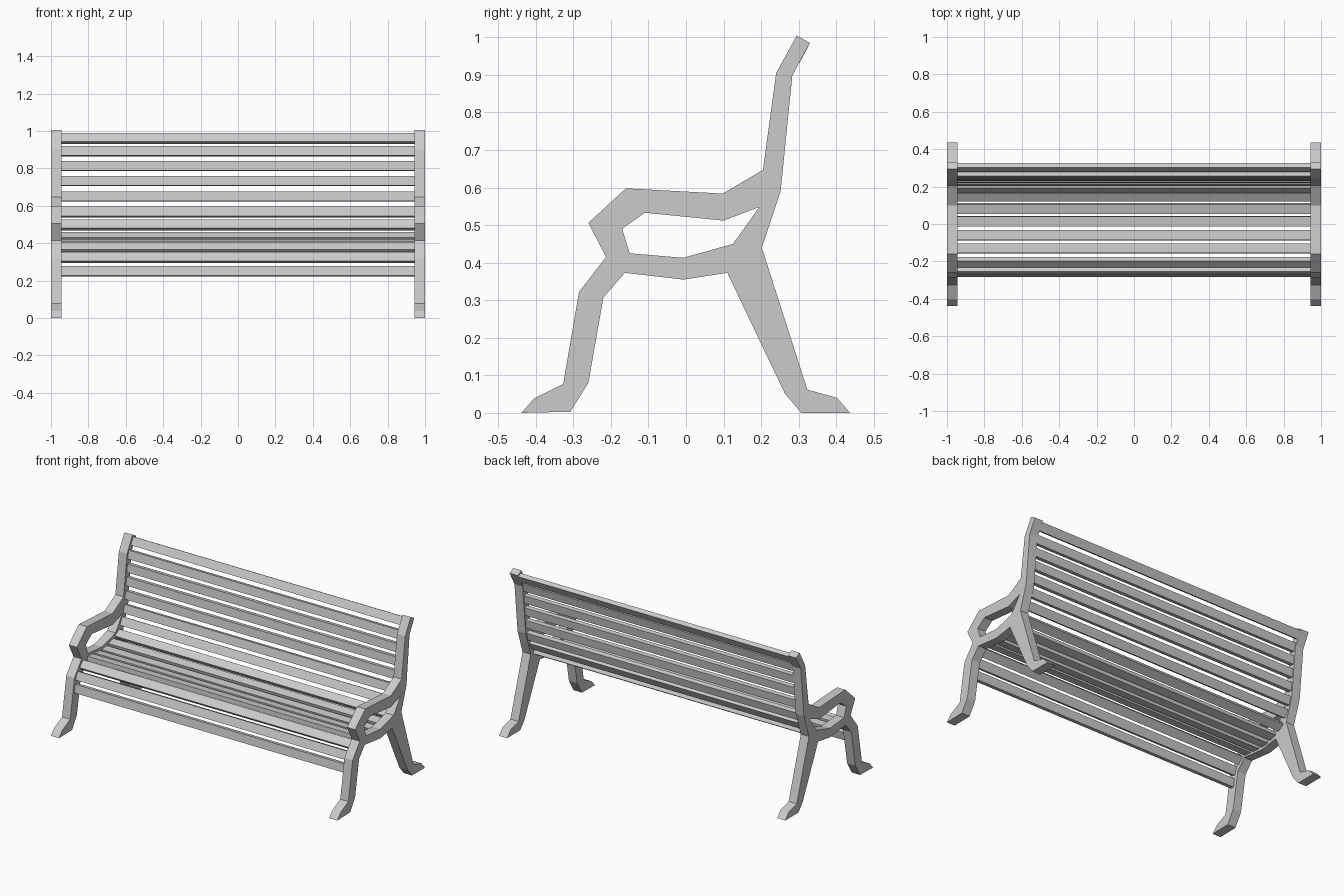
import bpy, bmesh
from math import radians

if "Cube" in bpy.data.objects:
    bpy.data.objects.remove(bpy.data.objects["Cube"])

# Side frame profile (y, z) and armrest opening
OUTER = [(.295, 1.005), (.33, .985), (.283, .898), (.252, .59), (.202, .44), (.323, .062),
         (.402, .04), (.437, 0), (.307, 0), (.263, .052), (.11, .373), (-.007, .355),
         (-.163, .373), (-.22, .307), (-.26, .08), (-.308, .003), (-.438, 0), (-.405, .038),
         (-.327, .077), (-.285, .322), (-.213, .415), (-.26, .506), (-.16, .598),
         (.098, .584), (.205, .647), (.24, .905)]
HOLE = [(-.17, .49), (-.11, .533), (.1, .512), (.195, .548), (.125, .45), (-.007, .413), (-.15, .425)]
X_IN, X_OUT = .943, 1.0


def add_object(name, bm):
    bmesh.ops.recalc_face_normals(bm, faces=bm.faces)
    me = bpy.data.meshes.new(name)
    bm.to_mesh(me)
    bm.free()
    ob = bpy.data.objects.new(name, me)
    bpy.context.collection.objects.link(ob)
    return ob


# Cast side frame: filled profile with opening, extruded and mirrored
bm = bmesh.new()
edges = []
for loop in (OUTER, HOLE):
    vs = [bm.verts.new((X_IN, y, z)) for y, z in loop]
    edges += [bm.edges.new((vs[i - 1], vs[i])) for i in range(len(vs))]
bmesh.ops.triangle_fill(bm, edges=edges, use_beauty=True, normal=(1, 0, 0))
ext = bmesh.ops.extrude_face_region(bm, geom=bm.faces[:], use_keep_orig=True)
bmesh.ops.translate(bm, vec=(X_OUT - X_IN, 0, 0),
                    verts=[g for g in ext["geom"] if isinstance(g, bmesh.types.BMVert)])
frame = add_object("side_frames", bm)
frame.modifiers.new("mirror", "MIRROR").use_axis[0] = True

# Slats: centre y, centre z, tilt in degrees
SLATS = {
    "back_slat": [(.302, .961, 62), (.265, .893, 78), (.255, .813, 83), (.246, .733, 83),
                  (.236, .65, 83), (.222, .567, 76), (.193, .498, 62)],
    "seat_slat": [(.149, .434, 32), (.083, .403, 14), (.015, .386, 6), (-.06, .388, -4),
                  (-.13, .394, -4)],
    "front_slat": [(-.205, .375, 45), (-.25, .323, 68), (-.266, .25, 81)],
}
for name, rows in SLATS.items():
    for i, (y, z, tilt) in enumerate(rows):
        bm = bmesh.new()
        bmesh.ops.create_cube(bm, size=1)
        bmesh.ops.scale(bm, vec=(2 * X_IN, .052, .028), verts=bm.verts)
        ob = add_object(f"{name}_{i + 1}", bm)
        ob.location = (0, y, z)
        ob.rotation_euler.x = radians(tilt)
